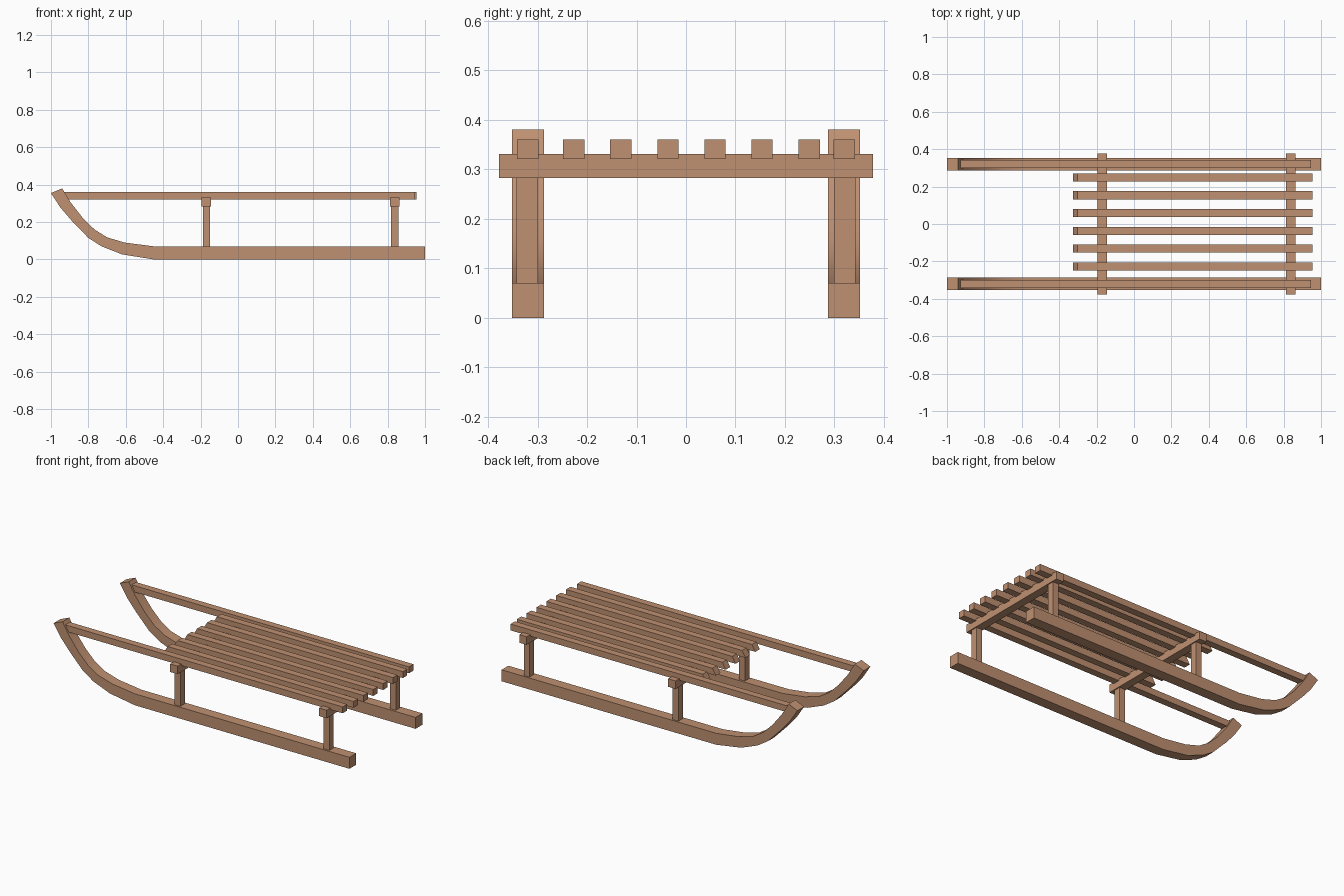
import bpy, bmesh, math

if "Cube" in bpy.data.objects:
    bpy.data.objects.remove(bpy.data.objects["Cube"])

wood = bpy.data.materials.new("wood")
wood.diffuse_color = (0.52, 0.28, 0.165, 1)
wood.use_nodes = True
wood.node_tree.nodes["Principled BSDF"].inputs["Base Color"].default_value = wood.diffuse_color


def prism(name, profile, y, width, smooth=False):
    """Extrude an (x, z) profile along y, centred on the given y."""
    bm = bmesh.new()
    face = bm.faces.new([bm.verts.new((x, y - width / 2, z)) for x, z in profile])
    ext = bmesh.ops.extrude_face_region(bm, geom=[face])
    verts = [g for g in ext["geom"] if isinstance(g, bmesh.types.BMVert)]
    bmesh.ops.translate(bm, verts=verts, vec=(0, width, 0))
    bmesh.ops.recalc_face_normals(bm, faces=bm.faces)
    mesh = bpy.data.meshes.new(name)
    bm.to_mesh(mesh)
    bm.free()
    mesh.materials.append(wood)
    ob = bpy.data.objects.new(name, mesh)
    bpy.context.collection.objects.link(ob)
    if smooth:
        bpy.ops.object.select_all(action="DESELECT")
        ob.select_set(True)
        bpy.context.view_layer.objects.active = ob
        bpy.ops.object.shade_smooth_by_angle(angle=math.radians(30))
    return ob


def rect(x0, x1, z0, z1):
    return [(x0, z0), (x1, z0), (x1, z1), (x0, z1)]


# Upswept runner: underside from back to tip, then upper side back again
runner = [(1, 0), (-0.45, 0), (-0.62, 0.027), (-0.73, 0.07), (-0.80, 0.115),
          (-0.89, 0.208), (-0.95, 0.278), (-1.0, 0.355), (-0.94, 0.38),
          (-0.895, 0.305), (-0.83, 0.222), (-0.767, 0.16), (-0.70, 0.118),
          (-0.605, 0.09), (-0.45, 0.07), (1, 0.07)]
post_x = (-0.169, 0.838)

for side, s in (("left", -1), ("right", 1)):
    prism(f"{side}_runner", runner, s * 0.3195, 0.065, smooth=True)
    # Side rail, running into the runner tip
    prism(f"{side}_rail", rect(-0.93, 0.947, 0.321, 0.36), s * 0.32, 0.043)
    # Posts from runner to crossbar
    for end, x in zip(("front", "rear"), post_x):
        prism(f"{side}_{end}_post", rect(x - 0.019, x + 0.019, 0.06, 0.30),
              s * 0.321, 0.043)

# Crossbars under the seat
for end, x in zip(("front", "rear"), post_x):
    prism(f"{end}_crossbar", rect(x - 0.025, x + 0.025, 0.282, 0.331), 0, 0.755)

# Seat slats with slanted front ends
slat = [(-0.325, 0.321), (0.955, 0.321), (0.955, 0.36), (-0.302, 0.36)]
for i in range(6):
    prism(f"seat_slat_{i + 1}", slat, -0.227 + i * 0.0952, 0.043)
